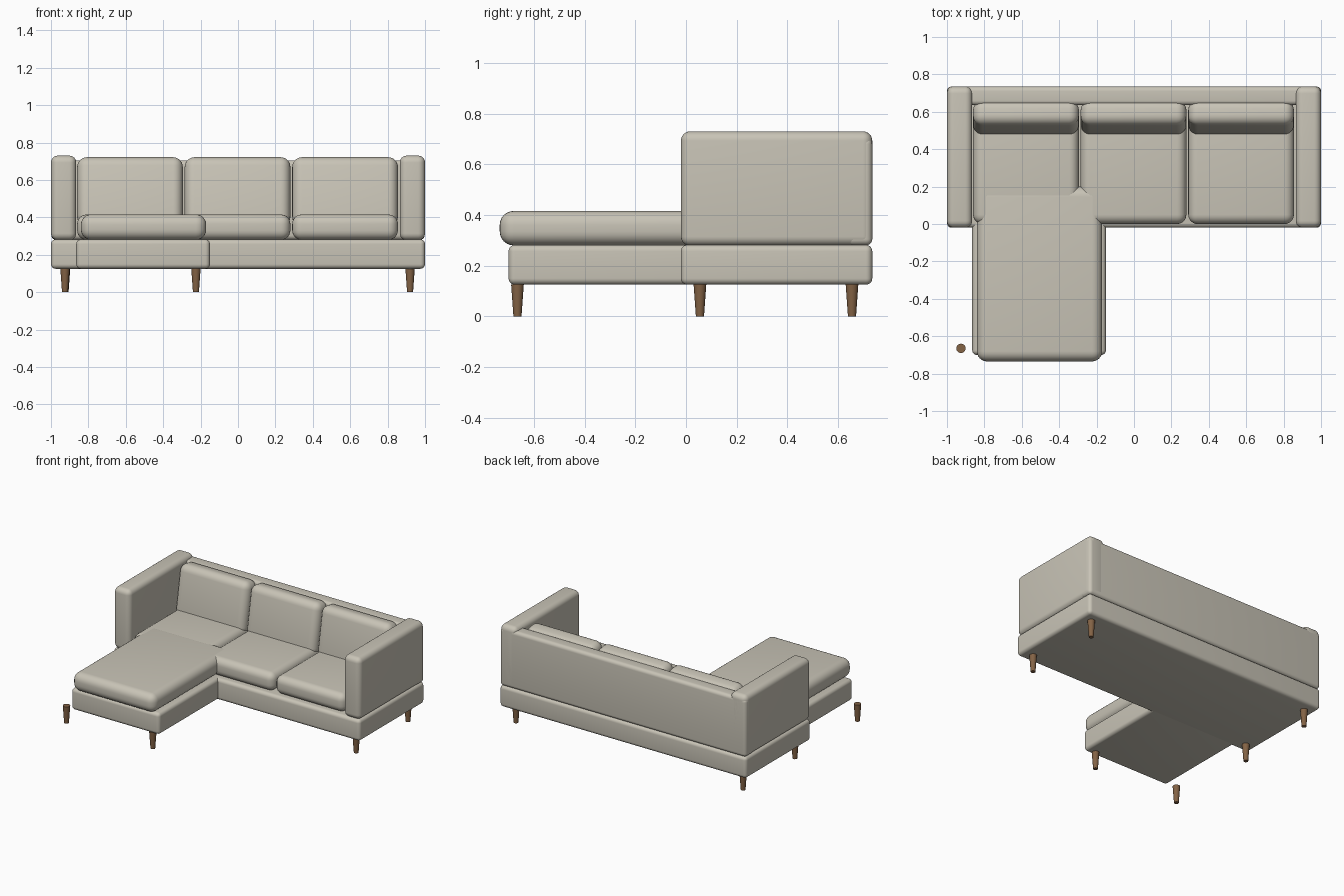
import bpy
import math

if "Cube" in bpy.data.objects:
    bpy.data.objects.remove(bpy.data.objects["Cube"], do_unlink=True)


def make_material(name, color):
    mat = bpy.data.materials.new(name)
    mat.use_nodes = True
    mat.diffuse_color = color
    mat.node_tree.nodes["Principled BSDF"].inputs["Base Color"].default_value = color
    return mat


fabric = make_material("beige fabric", (0.58, 0.55, 0.47, 1))
wood = make_material("brown wood", (0.23, 0.125, 0.06, 1))


def finish(obj, name, mat):
    obj.name = name
    obj.data.materials.append(mat)
    bpy.ops.object.shade_smooth_by_angle(angle=math.radians(35))


def rounded_box(name, x, y, z, radius, tilt=0):
    """Box given by its (min, max) ranges, with rounded edges."""
    centre = [(a + b) / 2 for a, b in (x, y, z)]
    bpy.ops.mesh.primitive_cube_add(size=1, location=centre)
    obj = bpy.context.object
    obj.scale = [b - a for a, b in (x, y, z)]
    bpy.ops.object.transform_apply(location=False, rotation=False, scale=True)
    bevel = obj.modifiers.new("rounding", "BEVEL")
    bevel.width = radius
    bevel.segments = 6
    bpy.ops.object.modifier_apply(modifier=bevel.name)
    obj.rotation_euler.x = tilt
    finish(obj, name, fabric)


# Upholstered bases
base_z = (0.125, 0.282)
rounded_box("sofa_base", (-1, 1), (-0.02, 0.735), base_z, 0.025)
rounded_box("chaise_base", (-0.865, -0.15), (-0.7, 0.2), base_z, 0.025)

# Arms and backrest
for side, x in (("right", (-1, -0.865)), ("left", (0.865, 1))):
    rounded_box(side + "_arm", x, (-0.02, 0.735), (0.278, 0.73), 0.037)
rounded_box("backrest", (-0.998, 0.998), (0.635, 0.735), (0.28, 0.705), 0.025)

# Seat and back cushions
for i, name in enumerate(("right", "middle", "left")):
    x = (-0.86 + i * 0.575, -0.295 + i * 0.575)
    rounded_box(name + "_seat_cushion", x, (0, 0.64), (0.28, 0.415), 0.05)
    rounded_box(name + "_back_cushion", x, (0.502, 0.638), (0.351, 0.721),
                0.052, math.radians(-10))
rounded_box("chaise_cushion", (-0.84, -0.17), (-0.735, 0.2), (0.28, 0.416), 0.055)

# Tapered legs
legs = {
    "chaise_right_leg": (-0.925, -0.665),
    "chaise_left_leg": (-0.225, -0.665),
    "front_right_leg": (-0.922, 0.055),
    "front_left_leg": (0.92, 0.055),
    "back_right_leg": (-0.922, 0.655),
    "back_left_leg": (0.92, 0.655),
}
for name, (x, y) in legs.items():
    bpy.ops.mesh.primitive_cone_add(vertices=24, radius1=0.016, radius2=0.025,
                                    depth=0.126, location=(x, y, 0.063))
    finish(bpy.context.object, name, wood)
